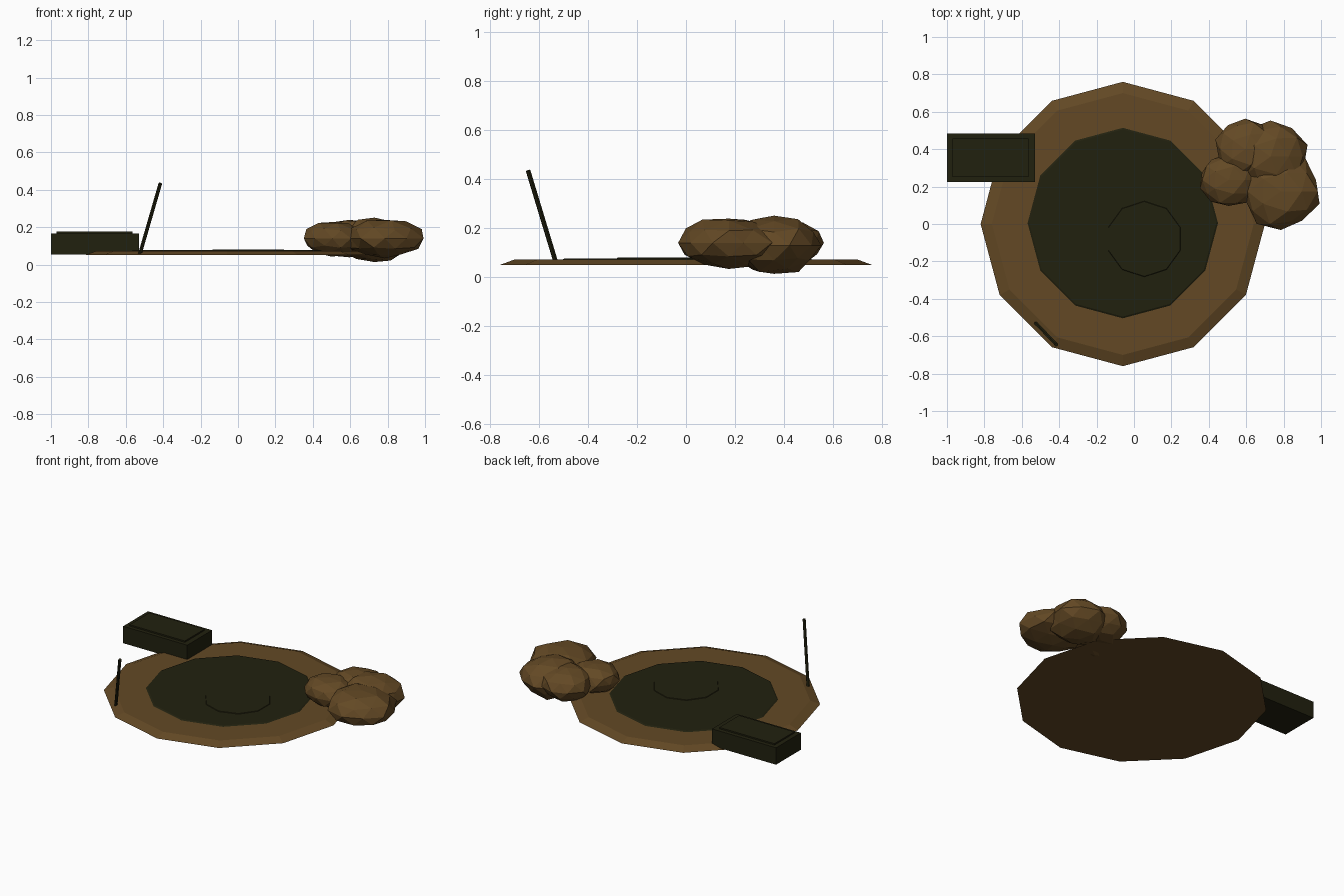
import bpy, bmesh, math, random
from mathutils import Vector

if "Cube" in bpy.data.objects:
    bpy.data.objects.remove(bpy.data.objects["Cube"])


def material(name, rgb):
    m = bpy.data.materials.new(name)
    m.diffuse_color = (*rgb, 1)
    m.use_nodes = True
    m.node_tree.nodes["Principled BSDF"].inputs["Base Color"].default_value = m.diffuse_color
    return m


BROWN = material("earth brown", (0.125, 0.066, 0.018))
DARK = material("murky green", (0.0155, 0.0148, 0.0046))


def finish(bm, name, mat):
    bmesh.ops.recalc_face_normals(bm, faces=bm.faces)
    me = bpy.data.meshes.new(name)
    bm.to_mesh(me)
    bm.free()
    me.materials.append(mat)
    ob = bpy.data.objects.new(name, me)
    bpy.context.collection.objects.link(ob)
    return ob


def disc(name, mat, centre, r_low, r_high, z0, z1, sides=12):
    """Tapered flat disc with a vertex pointing straight back."""
    bm = bmesh.new()
    rings = []
    for r, z in ((r_low, z0), (r_high, z1)):
        rings.append([bm.verts.new((centre[0] + r * math.sin(math.tau * i / sides),
                                    centre[1] + r * math.cos(math.tau * i / sides), z))
                      for i in range(sides)])
    low, high = rings
    bm.faces.new(low)
    bm.faces.new(high)
    for i in range(sides):
        j = (i + 1) % sides
        bm.faces.new((low[i], low[j], high[j], high[i]))
    return finish(bm, name, mat)


def box(name, mat, lo, hi):
    bm = bmesh.new()
    bmesh.ops.create_cube(bm, size=1)
    for v in bm.verts:
        v.co = Vector([lo[k] + (v.co[k] + 0.5) * (hi[k] - lo[k]) for k in range(3)])
    return finish(bm, name, mat)


def rock(name, centre, size, seed):
    """Flattened, jittered faceted boulder."""
    rng = random.Random(seed)
    bm = bmesh.new()
    bmesh.ops.create_icosphere(bm, subdivisions=2, radius=1)
    for v in bm.verts:
        v.co *= rng.uniform(0.9, 1.04)
        v.co = Vector([centre[k] + v.co[k] * size[k] for k in range(3)])
    return finish(bm, name, BROWN)


# Ground mound with dark pool and a faint raised ripple
disc("mud_bank", BROWN, (-0.06, 0.0), 0.76, 0.70, 0.05, 0.072)
disc("pool", DARK, (-0.06, 0.005), 0.52, 0.50, 0.066, 0.077)
disc("pool_ripple", DARK, (0.055, -0.08), 0.205, 0.20, 0.074, 0.080, 10)

# Crate with a raised lid panel
box("crate", DARK, (-1.0, 0.225, 0.055), (-0.53, 0.485, 0.167))
box("crate_lid", DARK, (-0.97, 0.25, 0.16), (-0.565, 0.458, 0.176))

# Leaning stick
a, b = Vector((-0.525, -0.53, 0.055)), Vector((-0.415, -0.645, 0.435))
bm = bmesh.new()
bmesh.ops.create_cone(bm, cap_ends=True, segments=6, radius1=0.01, radius2=0.01,
                      depth=(b - a).length)
stick = finish(bm, "stick", DARK)
stick.location = (a + b) / 2
stick.rotation_mode = 'QUATERNION'
stick.rotation_quaternion = (b - a).to_track_quat('Z', 'Y')

# Boulder pile
rock("boulder_left", (0.505, 0.235, 0.14), (0.165, 0.145, 0.095), 2)
rock("boulder_front", (0.785, 0.175, 0.14), (0.215, 0.21, 0.108), 5)
rock("boulder_back", (0.73, 0.36, 0.13), (0.20, 0.195, 0.125), 8)
rock("boulder_rear_left", (0.595, 0.40, 0.14), (0.165, 0.165, 0.105), 11)
